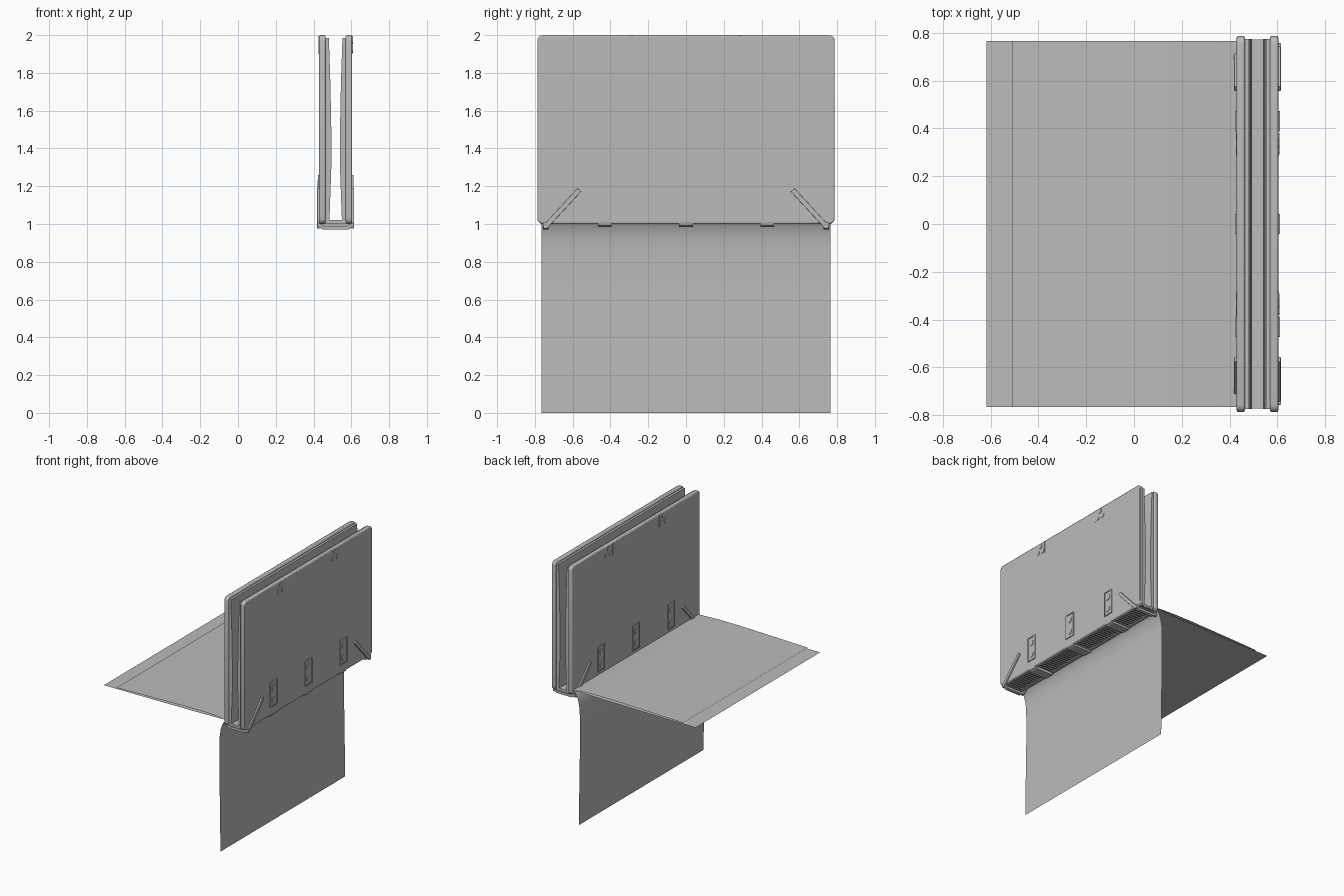
import bpy, bmesh, math
from mathutils import Vector

if "Cube" in bpy.data.objects:
    bpy.data.objects.remove(bpy.data.objects["Cube"], do_unlink=True)

grey = bpy.data.materials.new("plain grey")
grey.use_nodes = True
colour = (0.5, 0.5, 0.5, 1)
grey.diffuse_color = colour
grey.node_tree.nodes["Principled BSDF"].inputs["Base Color"].default_value = colour

CX = 0.517      # centre plane between the covers
HALF = 0.087    # centre plane to the outer cover face


def finish(name, bm, bevel=0, smooth=False):
    bmesh.ops.recalc_face_normals(bm, faces=bm.faces)
    mesh = bpy.data.meshes.new(name)
    bm.to_mesh(mesh)
    bm.free()
    ob = bpy.data.objects.new(name, mesh)
    bpy.context.collection.objects.link(ob)
    mesh.materials.append(grey)
    if bevel:
        mod = ob.modifiers.new("edge", "BEVEL")
        mod.width = bevel
        mod.segments = 2
        mod.limit_method = "ANGLE"
    if smooth:
        bpy.context.view_layer.objects.active = ob
        ob.select_set(True)
        bpy.ops.object.shade_smooth_by_angle(angle=math.radians(30))
        ob.select_set(False)
    return ob


def prism(name, points, axis, lo, hi, bevel=0, smooth=False):
    """Extrude a closed outline along x (outline in y, z) or y (outline in x, z)."""
    bm = bmesh.new()
    def place(t):
        return [bm.verts.new((t, a, b) if axis == "x" else (a, t, b)) for a, b in points]
    low, high = place(lo), place(hi)
    bm.faces.new(low)
    bm.faces.new(high)
    n = len(points)
    for i in range(n):
        j = (i + 1) % n
        bm.faces.new((low[i], low[j], high[j], high[i]))
    return finish(name, bm, bevel, smooth)


def box(name, x, y, z, bevel=0):
    outline = [(y[0], z[0]), (y[1], z[0]), (y[1], z[1]), (y[0], z[1])]
    return prism(name, outline, "x", min(x), max(x), bevel)


def rounded(y, z0, z1, r, steps=4):
    """Rounded rectangle outline, symmetric in y."""
    pts = []
    corners = [(y - r, z1 - r), (r - y, z1 - r), (r - y, z0 + r), (y - r, z0 + r)]
    for k, (cy, cz) in enumerate(corners):
        for i in range(steps + 1):
            a = math.pi / 2 * (k + i / steps)
            pts.append((cy + r * math.cos(a), cz + r * math.sin(a)))
    return pts


def bolt(name, x, y, z, r, depth):
    ring = [(y + r * math.cos(math.tau * i / 16), z + r * math.sin(math.tau * i / 16))
            for i in range(16)]
    prism(name, ring, "x", x - depth, x + depth, 0, True)


def sheet(name, path, half):
    bm = bmesh.new()
    rows = [[bm.verts.new((x, y, z)) for y in (-half, half)] for x, z in path]
    for a, b in zip(rows, rows[1:]):
        bm.faces.new((a[0], a[1], b[1], b[0]))
    return finish(name, bm, 0, True)


for s, side in ((-1, "right"), (1, "left")):
    out = CX + s * HALF
    # Cover board and its bowed inner lining
    prism(side + "_cover", rounded(0.787, 1.0, 2.0, 0.03), "x",
          min(out, out - s * 0.034), max(out, out - s * 0.034), 0.007, True)
    profile = [(0.054, 1.01), (0.033, 1.02), (0.03, 1.1), (0.023, 1.3),
               (0.023, 1.5), (0.028, 1.75), (0.036, 1.985), (0.054, 1.985)]
    prism(side + "_lining", [(CX + s * a, z) for a, z in profile], "y", -0.775, 0.775)

    # Hinge plates with raised frames and two bolts each
    for y in (-0.43, 0, 0.43):
        x = (out - s * 0.003, out + s * 0.004)
        rim = (out - s * 0.003, out + s * 0.007)
        box(side + "_hinge_plate", x, (y - 0.042, y + 0.042), (1.065, 1.26))
        for e in (-1, 1):
            ys = sorted((y + e * 0.042, y + e * 0.034))
            box(side + "_hinge_rim", rim, ys, (1.065, 1.26))
            zs = sorted((1.1625 + e * 0.0975, 1.1625 + e * 0.0895))
            box(side + "_hinge_rim", rim, (y - 0.034, y + 0.034), zs)
        for z in (1.112, 1.208):
            bolt(side + "_hinge_bolt", out, y, z, 0.023, 0.008)

    for e in (-1, 1):
        # Top fastener: small plate, edge strip and three rivets
        box(side + "_fastener_edge", (out - s * 0.003, out + s * 0.003),
            sorted((e * 0.283, e * 0.288)), (1.9, 1.995))
        for y, z in ((0.335, 1.973), (0.31, 1.925), (0.362, 1.925)):
            bolt(side + "_fastener_rivet", out, e * y, z, 0.019, 0.004)
        # Diagonal corner strap on the cover face
        a, b = Vector((e * 0.565, 1.18)), Vector((e * 0.745, 0.985))
        d = (b - a).normalized() * 0.013
        n = Vector((-d.y, d.x))
        strap = [a - n, a + n, b + n, b + d, b - n]
        prism(side + "_corner_strap", [tuple(p) for p in strap], "x",
              min(out - s * 0.004, out + s * 0.011), max(out - s * 0.004, out + s * 0.011), 0.003)

# Spine floor with cross ribs
box("spine_floor", (CX - 0.06, CX + 0.06), (-0.772, 0.772), (1.007, 1.022))
for i in range(64):
    y = -0.765 + i * 1.53 / 63
    box("spine_rib", (CX - 0.06, CX + 0.06), (y - 0.005, y + 0.005), (1.0, 1.01))

# Bands passing under the spine at the hinges and corner straps
under = [(-0.087, 1.005), (-0.083, 0.992), (-0.068, 0.985),
         (0.068, 0.985), (0.083, 0.992), (0.087, 1.005)]
for y in (-0.43, 0, 0.43):
    prism("hinge_band", [(CX + a, z) for a, z in under], "y", y - 0.036, y + 0.036)
wrap = [(-0.098, 1.01), (-0.098, 0.99), (-0.065, 0.97), (0.065, 0.97), (0.098, 0.99),
        (0.098, 1.01), (0.085, 1.003), (0.06, 0.99), (-0.06, 0.99), (-0.085, 1.003)]
for e in (-1, 1):
    lo, hi = sorted((e * 0.728, e * 0.757))
    prism("corner_band", [(CX + a, z) for a, z in wrap], "y", lo, hi, 0.003)

# Loose sheets: two lying flat, one hanging down
sheet("lower_flat_sheet", [(-0.617, 1.025), (-0.2, 1.027), (0.15, 1.03), (0.432, 1.035)], 0.765)
sheet("upper_flat_sheet", [(-0.51, 1.033), (-0.35, 1.038), (-0.1, 1.044), (0.1, 1.048),
                           (0.25, 1.048), (0.36, 1.044), (0.432, 1.04)], 0.765)
sheet("hanging_sheet", [(0.385, 0), (0.381, 0.3), (0.376, 0.6), (0.375, 0.8), (0.379, 0.9),
                        (0.387, 0.95), (0.4, 0.99), (0.415, 1.015), (0.432, 1.03)], 0.765)
